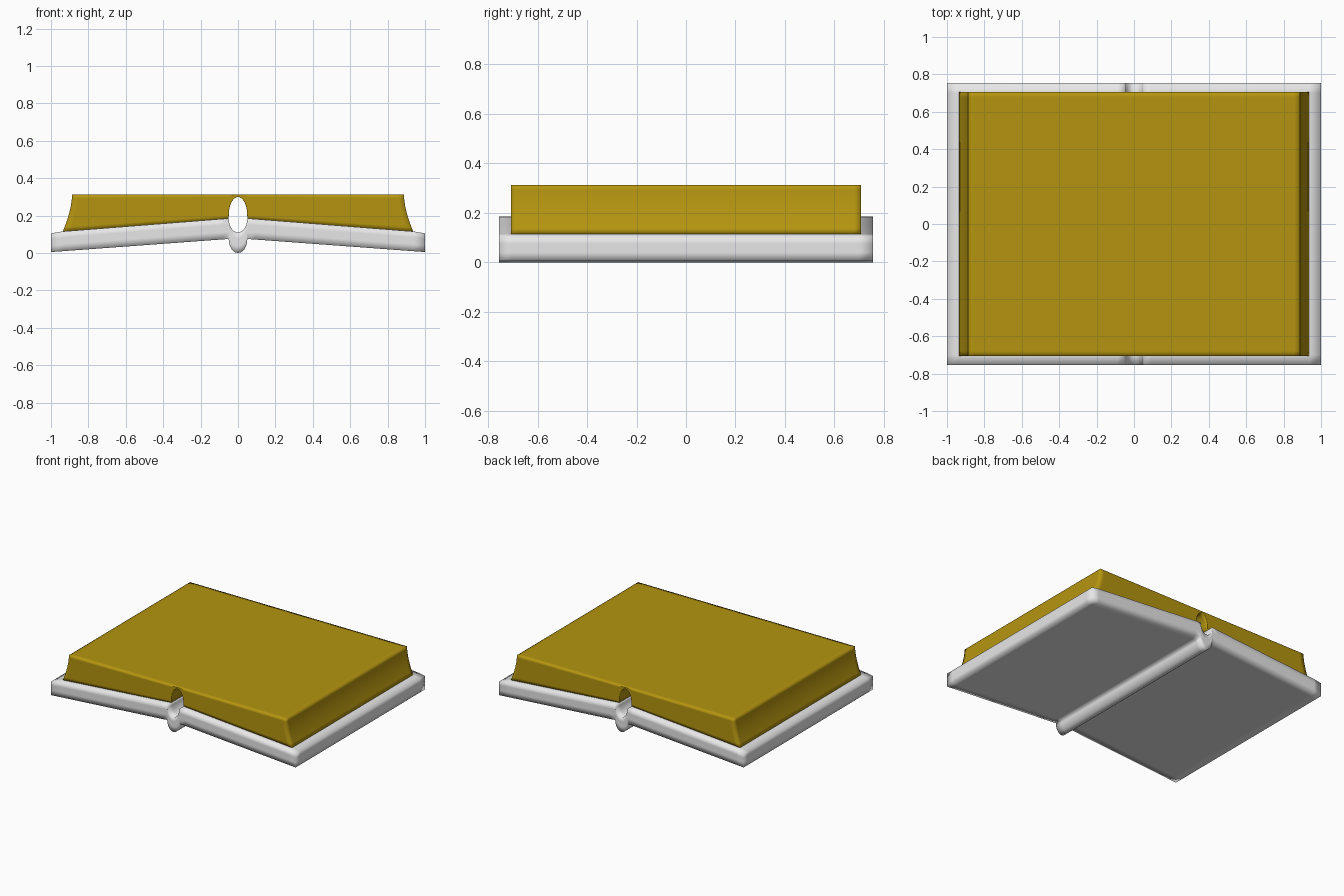
import bpy, bmesh, math

if "Cube" in bpy.data.objects:
    bpy.data.objects.remove(bpy.data.objects["Cube"])


def material(name, rgb):
    m = bpy.data.materials.new(name)
    m.diffuse_color = (*rgb, 1)
    m.use_nodes = True
    m.node_tree.nodes["Principled BSDF"].inputs["Base Color"].default_value = m.diffuse_color
    return m


def half_ellipse(x, rx, rz):
    return rz * math.sqrt(max(0, 1 - (x / rx) ** 2))


def mirror(half):
    """Full list of columns from the x >= 0 half, running left to right."""
    return [-x for x in reversed(half) if x > 0] + half


def block(name, columns, rows, ys, point, mat):
    """Closed block: cross-section grid point(column, row) swept along y."""
    bm = bmesh.new()
    ni, nj, nk = len(columns), len(rows), len(ys)
    verts = {}

    def v(i, j, k):
        if (i, j, k) not in verts:
            x, z = point(columns[i], rows[j])
            verts[i, j, k] = bm.verts.new((x, ys[k], z))
        return verts[i, j, k]

    for i in range(ni - 1):
        for j in range(nj - 1):          # end caps
            for k in (0, nk - 1):
                bm.faces.new([v(i, j, k), v(i + 1, j, k), v(i + 1, j + 1, k), v(i, j + 1, k)])
        for k in range(nk - 1):          # top and bottom
            for j in (0, nj - 1):
                bm.faces.new([v(i, j, k), v(i + 1, j, k), v(i + 1, j, k + 1), v(i, j, k + 1)])
    for j in range(nj - 1):              # left and right sides
        for k in range(nk - 1):
            for i in (0, ni - 1):
                bm.faces.new([v(i, j, k), v(i, j + 1, k), v(i, j + 1, k + 1), v(i, j, k + 1)])
    bmesh.ops.recalc_face_normals(bm, faces=bm.faces)
    mesh = bpy.data.meshes.new(name)
    bm.to_mesh(mesh)
    bm.free()
    mesh.materials.append(mat)
    mesh.shade_smooth()
    obj = bpy.data.objects.new(name, mesh)
    bpy.context.collection.objects.link(obj)
    return obj


HOLE = 0.05      # half width of the gap along the spine
arc = [HOLE * math.sin(math.radians(a)) for a in range(0, 90, 15)]


# Cover: two sloping boards joined by a rounded spine
def cover_point(x, t):
    a = abs(x)
    if a < HOLE:
        low = 0.075 - half_ellipse(a, HOLE, 0.075)
        high = 0.185 - half_ellipse(a, HOLE, 0.075)
    else:
        f = (a - HOLE) / (1 - HOLE)
        low = 0.075 - 0.07 * f
        high = 0.185 - 0.07 * min(1, f / 0.937) - 0.01 * max(0, (f - 0.937) / 0.063)
    return x, low + (high - low) * t


# Page block: flat top, flared outer sides, sloping underside, arched gap
def page_point(x, t):
    a = abs(x)
    if a < HOLE:
        low = 0.2 + half_ellipse(a, HOLE, 0.1)
    else:
        low = 0.185 - 0.07 * (a - HOLE) / (0.937 - HOLE)
    # the outer edge curves inwards as it rises
    edge = 0.887 + 0.05 * (1 - t) ** 1.7
    return x * (1 + (edge / 0.937 - 1) * min(1, a / 0.937)), low + (0.312 - low) * t


white = material("cover white", (0.8, 0.8, 0.8))
gold = material("page gold", (0.46, 0.3, 0.005))

block("cover", mirror(arc + [HOLE, 0.09, 0.5, 0.94, 1.0]), [0, 0.35, 0.7, 1],
      [-0.755, -0.7, 0.7, 0.755], cover_point, white)
block("pages", mirror(arc + [HOLE, 0.08, 0.5, 0.9, 0.937]), [0, 0.12, 0.3, 0.5, 0.7, 0.9, 1],
      [-0.707, -0.68, 0.68, 0.707], page_point, gold)
